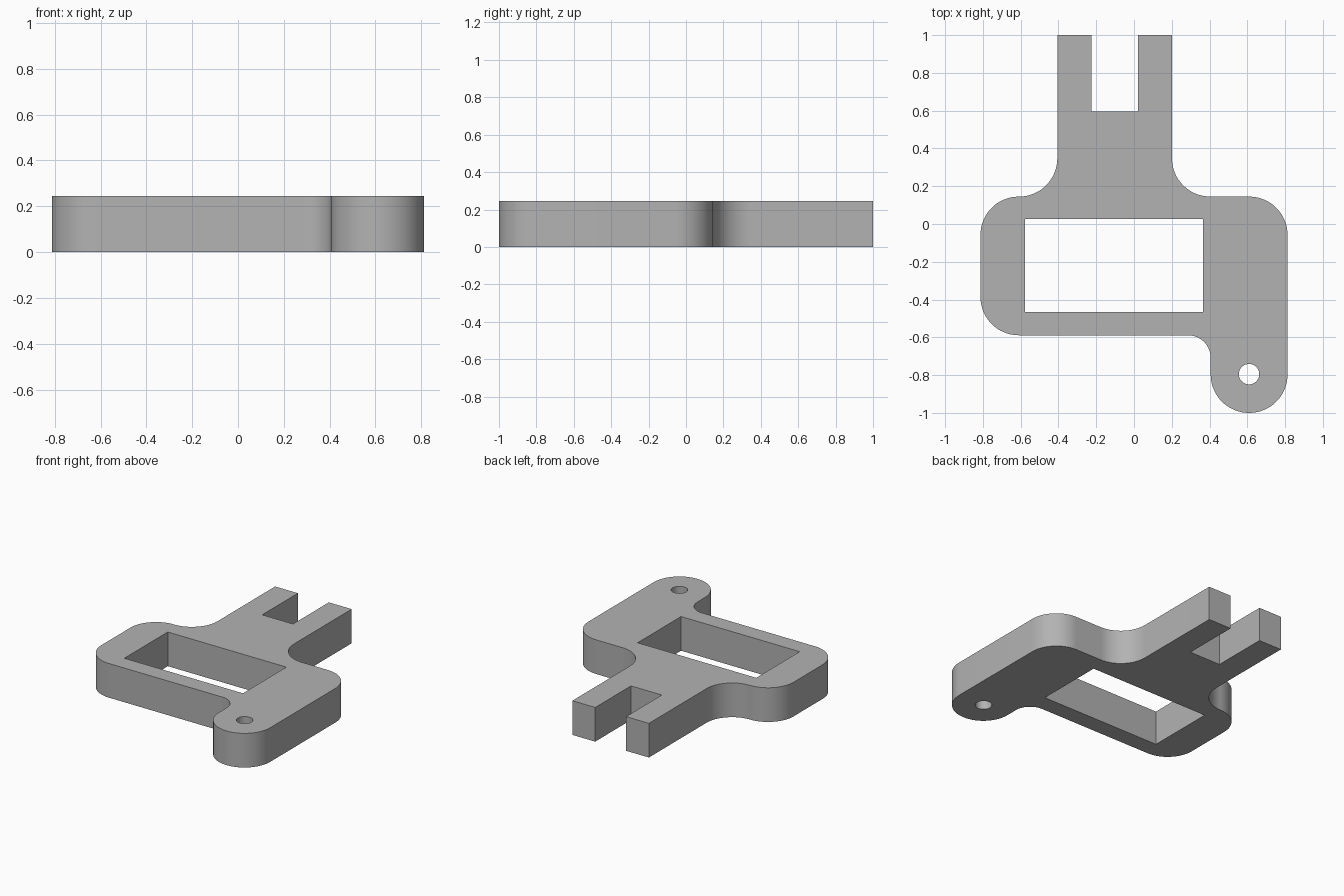
import bpy
import bmesh
from math import cos, sin, tau
from mathutils import Vector

cube = bpy.data.objects.get("Cube")
if cube:
    bpy.data.objects.remove(cube, do_unlink=True)

THICKNESS = 0.245
R = 0.203


def rounded_outline(corners, steps=16):
    """Closed outline whose corners (x, y, radius) are right angles."""
    points = []
    for i, (x, y, r) in enumerate(corners):
        c = Vector((x, y, 0))
        if r == 0:
            points.append(c)
            continue
        before = Vector((*corners[i - 1][:2], 0))
        after = Vector((*corners[(i + 1) % len(corners)][:2], 0))
        a, b = (before - c).normalized(), (after - c).normalized()
        centre = c + (a + b) * r
        for k in range(steps + 1):
            t = tau / 4 * k / steps
            points.append(centre - b * r * cos(t) - a * r * sin(t))
    return points


def circle(x, y, r, sides=40):
    return [Vector((x + r * cos(tau * k / sides), y + r * sin(tau * k / sides), 0))
            for k in range(sides)]


def add_loop(bm, points):
    verts = []
    for p in points:
        if not verts or (p - verts[-1].co).length > 1e-4:
            verts.append(bm.verts.new(p))
    if (verts[0].co - verts[-1].co).length < 1e-4:
        bm.verts.remove(verts.pop())
    for i, v in enumerate(verts):
        bm.edges.new((verts[i - 1], v))


# Outer outline: frame, pivot lug and forked arm
outline = rounded_outline([
    (-0.813, -0.589, R), (0.406, -0.589, 0.12),
    (0.406, -1, R), (0.813, -1, R),
    (0.813, 0.145, R), (0.201, 0.145, R),
    (0.201, 1, 0), (0.02, 1, 0), (0.02, 0.595, 0),
    (-0.225, 0.595, 0), (-0.225, 1, 0), (-0.406, 1, 0),
    (-0.406, 0.145, R), (-0.813, 0.145, R),
])
# Rectangular window
window = rounded_outline([
    (-0.576, -0.465, 0), (0.365, -0.465, 0),
    (0.365, 0.027, 0), (-0.576, 0.027, 0),
])
# Pivot hole
hole = circle(0.609, -0.795, 0.054)

bm = bmesh.new()
for loop in (outline, window, hole):
    add_loop(bm, loop)
bmesh.ops.triangle_fill(bm, edges=bm.edges[:], use_beauty=True, normal=(0, 0, 1))
top = bmesh.ops.extrude_face_region(bm, geom=bm.faces[:], use_keep_orig=True)
bmesh.ops.translate(bm, vec=(0, 0, THICKNESS),
                    verts=[g for g in top["geom"] if isinstance(g, bmesh.types.BMVert)])
bmesh.ops.recalc_face_normals(bm, faces=bm.faces[:])
mesh = bpy.data.meshes.new("bracket_plate")
bm.to_mesh(mesh)
bm.free()

# Plain grey finish
grey = bpy.data.materials.new("plain_grey")
grey.use_nodes = True
colour = (0.45, 0.45, 0.45, 1)
grey.diffuse_color = colour
grey.node_tree.nodes["Principled BSDF"].inputs["Base Color"].default_value = colour
mesh.materials.append(grey)

plate = bpy.data.objects.new("bracket_plate", mesh)
bpy.context.collection.objects.link(plate)
bpy.ops.object.select_all(action="DESELECT")
plate.select_set(True)
bpy.context.view_layer.objects.active = plate
bpy.ops.object.shade_smooth_by_angle()
